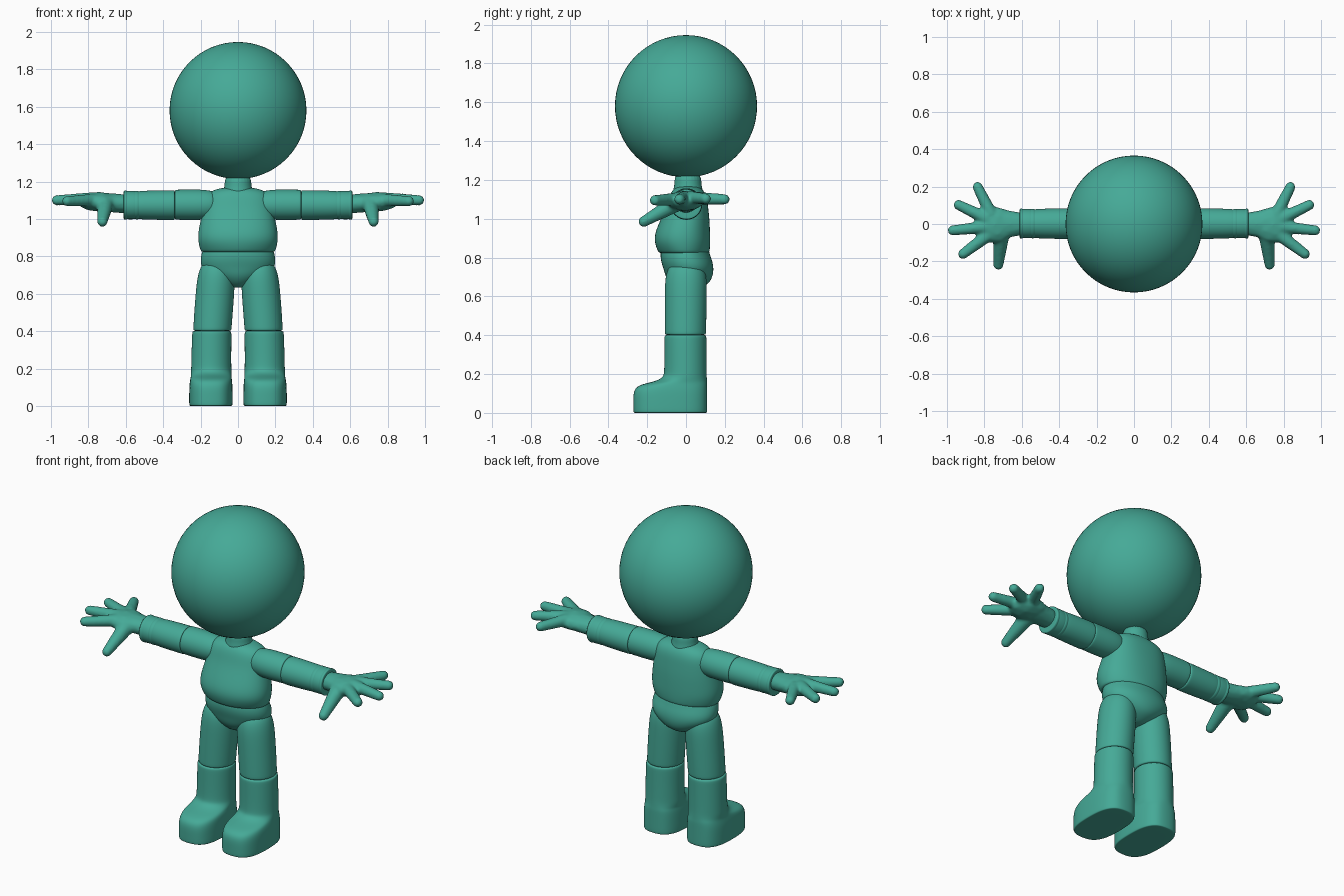
import bpy, bmesh
from math import cos, sin, pi
from mathutils import Vector, Matrix

teal = bpy.data.materials.new("teal")
teal.diffuse_color = (0.06, 0.40, 0.31, 1)


def finish(name, bm):
    me = bpy.data.meshes.new(name)
    bmesh.ops.recalc_face_normals(bm, faces=bm.faces)
    for f in bm.faces:
        f.smooth = True
    bm.to_mesh(me)
    bm.free()
    ob = bpy.data.objects.new(name, me)
    bpy.context.collection.objects.link(ob)
    me.materials.append(teal)
    return ob


def loft(name, axis, rings, side=1, seg=24):
    """Rings are (position, centre a, centre b, radius a, radius b[, squareness])."""
    bm = bmesh.new()
    loops = []
    for t, ca, cb, ra, rb, *n in rings:
        e = 2 / (n[0] if n else 2)
        loop = []
        for i in range(seg):
            c, s = cos(2 * pi * i / seg), sin(2 * pi * i / seg)
            a = ca + ra * abs(c) ** e * (1 if c > 0 else -1)
            b = cb + rb * abs(s) ** e * (1 if s > 0 else -1)
            p = (t, a, b) if axis == 'x' else (a, b, t)
            loop.append(bm.verts.new((p[0] * side, p[1], p[2])))
        loops.append(loop)
    for l0, l1 in zip(loops, loops[1:]):
        for i in range(seg):
            j = (i + 1) % seg
            bm.faces.new((l0[i], l0[j], l1[j], l1[i]))
    bm.faces.new(loops[0])
    bm.faces.new(loops[-1])
    ob = finish(name, bm)
    ob.modifiers.new("smooth", 'SUBSURF').levels = 2
    return ob


# head
bm = bmesh.new()
bmesh.ops.create_uvsphere(bm, u_segments=64, v_segments=32, radius=0.366)
bmesh.ops.translate(bm, verts=bm.verts, vec=(0, 0, 1.58))
finish("head", bm)

# neck
loft("neck", 'z', [(1.12, 0, .01, .085, .08), (1.155, 0, .01, .078, .075),
                   (1.18, 0, .01, .071, .069), (1.24, 0, .01, .071, .069)])

# chest and belly
loft("torso", 'z', [
    (.825, 0, -.01, .16, .10), (.822, 0, -.01, .196, .128), (.835, 0, -.012, .204, .136),
    (.88, 0, -.019, .215, .145, 2.2), (.93, 0, -.018, .215, .143, 2.2),
    (1.0, 0, -.004, .2, .126, 2.3), (1.06, 0, .006, .186, .109, 2.4),
    (1.11, 0, .01, .178, .099, 2.4), (1.145, 0, .01, .155, .083, 2.3),
    (1.165, 0, .01, .10, .058), (1.167, 0, .01, .05, .03)])

# hips
loft("hips", 'z', [
    (.86, 0, -.005, .18, .12), (.82, 0, -.006, .196, .128), (.78, 0, .004, .203, .134, 2.1),
    (.74, 0, .014, .198, .13, 2.1), (.70, 0, .016, .165, .122), (.665, 0, .018, .105, .10),
    (.64, 0, .01, .055, .06), (.632, 0, .01, .02, .03)])


def hand(side):
    bm = bmesh.new()

    def ball(p, r, scale=(1, 1, 1)):
        m = Matrix.Translation((p[0] * side, p[1], p[2])) @ Matrix.Diagonal((*scale, 1))
        bmesh.ops.create_icosphere(bm, subdivisions=2, radius=r, matrix=m)

    def finger(a, b, r0, r1, steps=10):
        for i in range(steps + 1):
            t = i / steps
            ball(Vector(a).lerp(Vector(b), t), r0 + (r1 - r0) * t)

    # palm and wrist
    ball((.745, -.005, 1.092), .1, (1.15, 1.0, .53))
    for i in range(6):
        t = i / 5
        ball((.59 + .11 * t, 0, 1.08 + .008 * t), .06 + .02 * t, (1, 1, .85 - .2 * t))
    # fingers and thumb
    for a, b, r0 in (((.765, .055, 1.105), (.836, .198, 1.10), .036),
                     ((.79, .03, 1.108), (.938, .102, 1.103), .036),
                     ((.79, -.015, 1.108), (.969, -.034, 1.10), .036),
                     ((.78, -.06, 1.10), (.914, -.16, 1.095), .036),
                     ((.71, -.06, 1.075), (.725, -.218, .985), .046)):
        finger(a, b, r0, .029)
    ob = finish("hand", bm)
    rm = ob.modifiers.new("blend", 'REMESH')
    rm.mode = 'VOXEL'
    rm.voxel_size = .008
    rm.use_smooth_shade = True
    sm = ob.modifiers.new("soften", 'SMOOTH')
    sm.factor, sm.iterations = .5, 10


for s in (1, -1):
    # arm sections
    loft("upper_arm", 'x', [(x, .002, 1.076, r, r) for x, r in (
        (.11, .065), (.15, .077), (.2, .082), (.27, .082), (.33, .081), (.337, .080), (.34, .06))], s)
    loft("forearm", 'x', [(x, .002, 1.074, r, r * .97) for x, r in (
        (.337, .06), (.338, .082), (.345, .083), (.43, .082), (.525, .079), (.530, .076),
        (.534, .079), (.545, .080), (.55, .077), (.554, .079), (.59, .079), (.594, .078),
        (.598, .081), (.608, .081), (.612, .077), (.611, .05))], s)
    hand(s)
    # thigh
    loft("thigh", 'z', [
        (.77, .115, 0, .05, .06), (.755, .115, 0, .082, .09), (.70, .116, 0, .1, .108),
        (.62, .122, -.001, .104, .109), (.5, .131, -.002, .104, .108),
        (.41, .137, -.003, .103, .107), (.402, .137, -.003, .102, .106),
        (.4, .137, -.003, .07, .07)], s)
    # shin and boot
    loft("lower_leg_and_boot", 'z', [
        (.402, .14, -.003, .08, .08), (.401, .14, -.003, .104, .108),
        (.39, .14, -.003, .106, .109), (.3, .142, -.003, .107, .109),
        (.21, .143, -.003, .108, .110), (.185, .143, -.005, .109, .113),
        (.165, .143, -.021, .109, .13, 2.2), (.152, .144, -.05, .11, .16, 2.5),
        (.138, .144, -.071, .113, .182, 2.7), (.11, .145, -.081, .116, .192, 2.8),
        (.05, .145, -.081, .117, .192, 2.8), (.012, .145, -.081, .117, .192, 2.8),
        (0, .145, -.081, .115, .19, 2.8), (0, .145, -.081, .105, .18, 2.7)], s)
